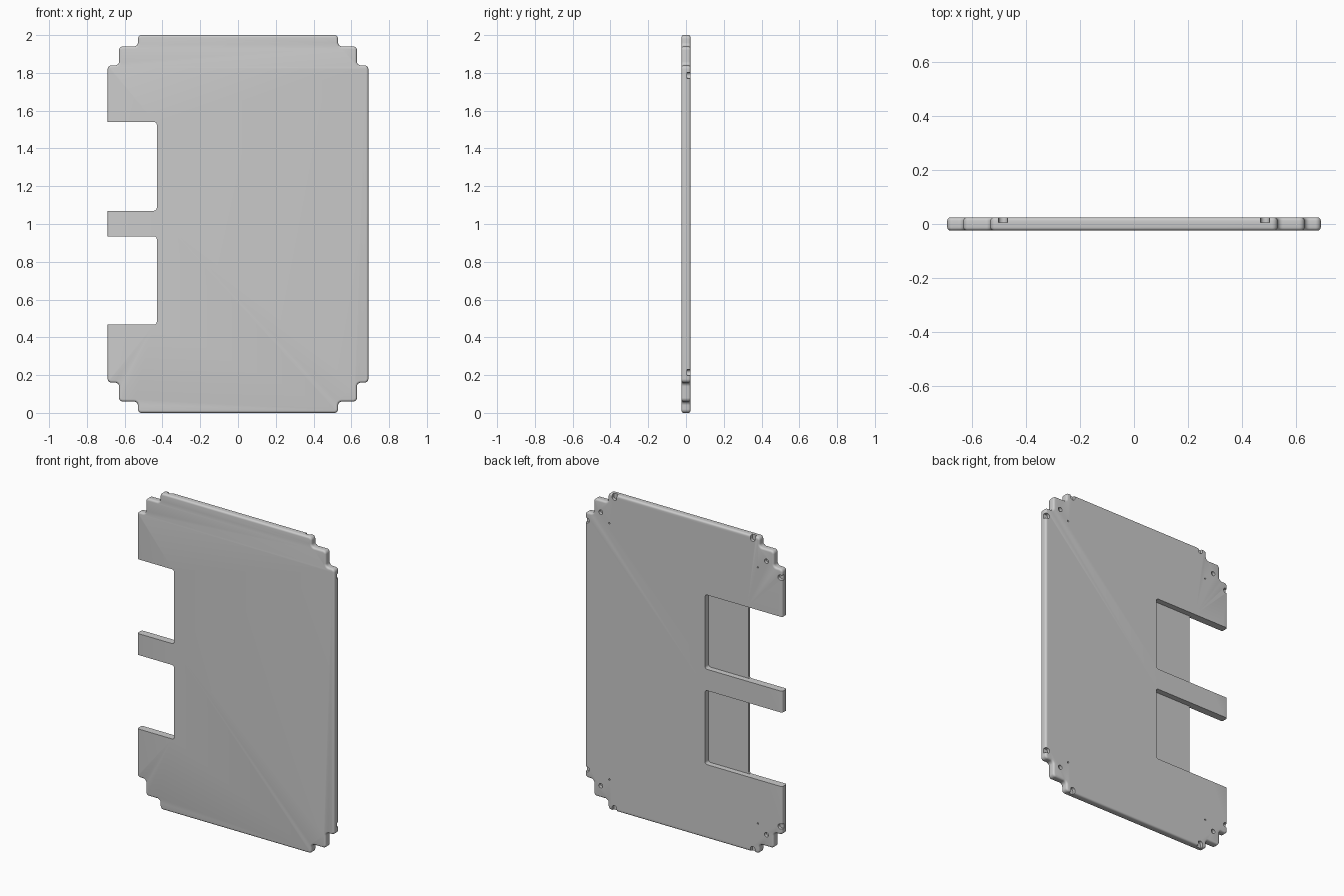
import bpy
import bmesh
import math
from mathutils import Vector

cube = bpy.data.objects.get("Cube")
if cube:
    bpy.data.objects.remove(cube, do_unlink=True)

HALF_W, HEIGHT, HALF_T = 0.69, 2.0, 0.024


def slab(name, outline, y0, y1, corner, rim=0.0):
    """Extrude an XZ outline from y0 to y1 with filleted corners and rim."""
    bm = bmesh.new()
    bm.faces.new([bm.verts.new((x, y0, z)) for x, z in outline])
    bmesh.ops.bevel(bm, geom=bm.verts[:], offset=corner, segments=6,
                    profile=0.5, affect='VERTICES')
    ext = bmesh.ops.extrude_face_region(bm, geom=bm.faces[:])
    moved = [v for v in ext["geom"] if isinstance(v, bmesh.types.BMVert)]
    bmesh.ops.translate(bm, verts=moved, vec=(0, y1 - y0, 0))
    if rim:
        rims = [e for e in bm.edges
                if abs(e.verts[0].co.y - e.verts[1].co.y) < 1e-6]
        bmesh.ops.bevel(bm, geom=rims, offset=rim, segments=4,
                        profile=0.5, affect='EDGES', clamp_overlap=False)
    bmesh.ops.recalc_face_normals(bm, faces=bm.faces[:])
    mesh = bpy.data.meshes.new(name)
    bm.to_mesh(mesh)
    bm.free()
    obj = bpy.data.objects.new(name, mesh)
    bpy.context.collection.objects.link(obj)
    return obj


def rect(x0, x1, z0, z1):
    return [(x0, z0), (x1, z0), (x1, z1), (x0, z1)]


def cut(target, cutter):
    """Subtract the cutter from the target and discard it."""
    mod = target.modifiers.new("cut", 'BOOLEAN')
    mod.operation, mod.solver, mod.object = 'DIFFERENCE', 'EXACT', cutter
    bpy.context.view_layer.objects.active = target
    bpy.ops.object.modifier_apply(modifier=mod.name)
    bpy.data.objects.remove(cutter, do_unlink=True)


def drill(target, x, z, radius, floor):
    """Round blind hole sunk into the back face."""
    ring = [(x + radius * math.cos(math.tau * i / 20),
             z + radius * math.sin(math.tau * i / 20)) for i in range(20)]
    cut(target, slab("drill", ring, floor, 0.1, radius * 0.02))


# Plate with two steps at every corner
quarter = [(0.53, 1.0), (0.53, 0.94), (0.63, 0.94), (0.63, 0.84), (HALF_W, 0.84)]
outline = []
for sx, sz in ((1, 1), (1, -1), (-1, -1), (-1, 1)):
    pts = [(sx * x, 1 + sz * z) for x, z in quarter]
    outline += pts if sx * sz > 0 else pts[::-1]
plate = slab("panel", outline, -HALF_T, HALF_T, 0.02, 0.012)

# Open side notches, each with a shallow-floored pocket behind
for z0, z1 in ((0.467, 0.935), (1.07, 1.54)):
    cut(plate, slab("pocket", rect(-0.8, -0.15, z0, z1), -0.012, 0.1, 0.015))
    cut(plate, slab("notch", rect(-0.8, -0.43, z0, z1), -0.1, 0.1, 0.015))

# Corner fastener holes and edge slots on the back
for sx in (1, -1):
    for sz in (1, -1):
        drill(plate, sx * 0.58, 1 + sz * 0.865, 0.014, 0.004)
        drill(plate, sx * 0.52, 1 + sz * 0.81, 0.005, 0.004)
        xs = sorted((sx * 0.66, sx * 0.75))
        zc = 1 + sz * 0.787
        cut(plate, slab("side_slot", rect(*xs, zc - 0.016, zc + 0.016),
                        0.005, 0.1, 0.0155))
        zs = sorted((1 + sz * 0.965, 1 + sz * 1.06))
        xc = sx * 0.484
        cut(plate, slab("end_slot", rect(xc - 0.016, xc + 0.016, *zs),
                        0.005, 0.1, 0.0155))

bpy.ops.object.select_all(action='DESELECT')
plate.select_set(True)
bpy.context.view_layer.objects.active = plate
bpy.ops.object.shade_smooth_by_angle(angle=math.radians(35))
